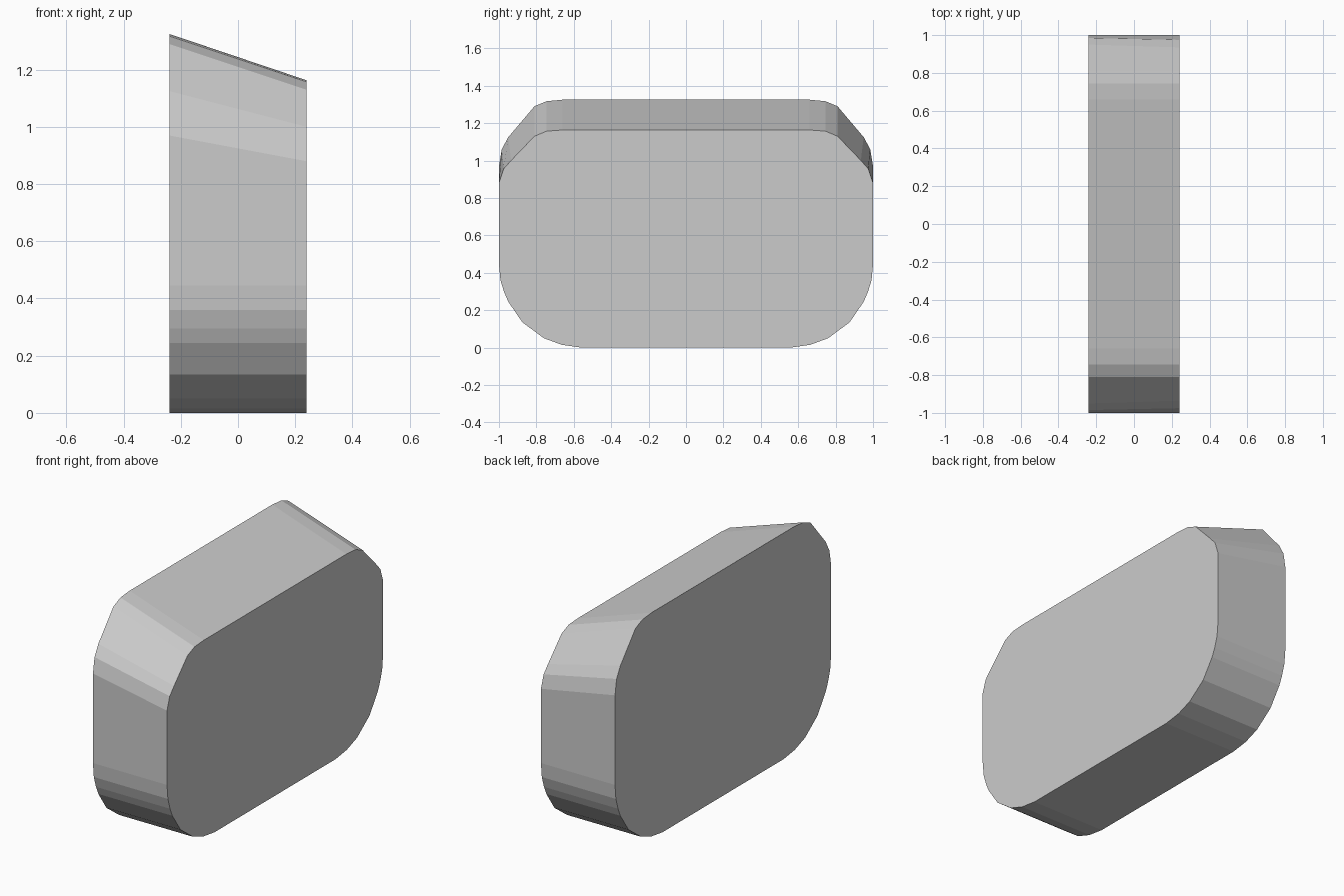
import bpy, bmesh

if "Cube" in bpy.data.objects:
    bpy.data.objects.remove(bpy.data.objects["Cube"])

# Half outline (y, z), bottom centre outwards; same lower corner on both ends
lower = [(0.56, 0.0), (0.665, 0.015), (0.76, 0.05), (0.875, 0.135),
         (0.95, 0.245), (0.972, 0.295), (0.992, 0.36), (1.0, 0.445)]
# Upper corner: tall back end and lower front end of the sloped top
upper_tall = [(1.0, 0.97), (0.985, 1.06), (0.95, 1.125), (0.81, 1.29), (0.745, 1.317), (0.66, 1.325)]
upper_low = [(1.0, 0.88), (0.975, 0.955), (0.935, 1.0), (0.81, 1.13), (0.745, 1.157), (0.66, 1.163)]


def ring(bm, x, upper):
    half = lower + upper
    outline = half + [(-y, z) for y, z in reversed(half)]
    return [bm.verts.new((x, y, z)) for y, z in outline]


# Rounded block lofted between the two outlines
bm = bmesh.new()
a = ring(bm, -0.24, upper_tall)
b = ring(bm, 0.24, upper_low)
n = len(a)
bm.faces.new(a)
bm.faces.new(b)
for i in range(n):
    j = (i + 1) % n
    bm.faces.new((a[i], a[j], b[j], b[i]))
bmesh.ops.recalc_face_normals(bm, faces=bm.faces)

mesh = bpy.data.meshes.new("rounded_block")
bm.to_mesh(mesh)
bm.free()
block = bpy.data.objects.new("rounded_block", mesh)
bpy.context.collection.objects.link(block)
